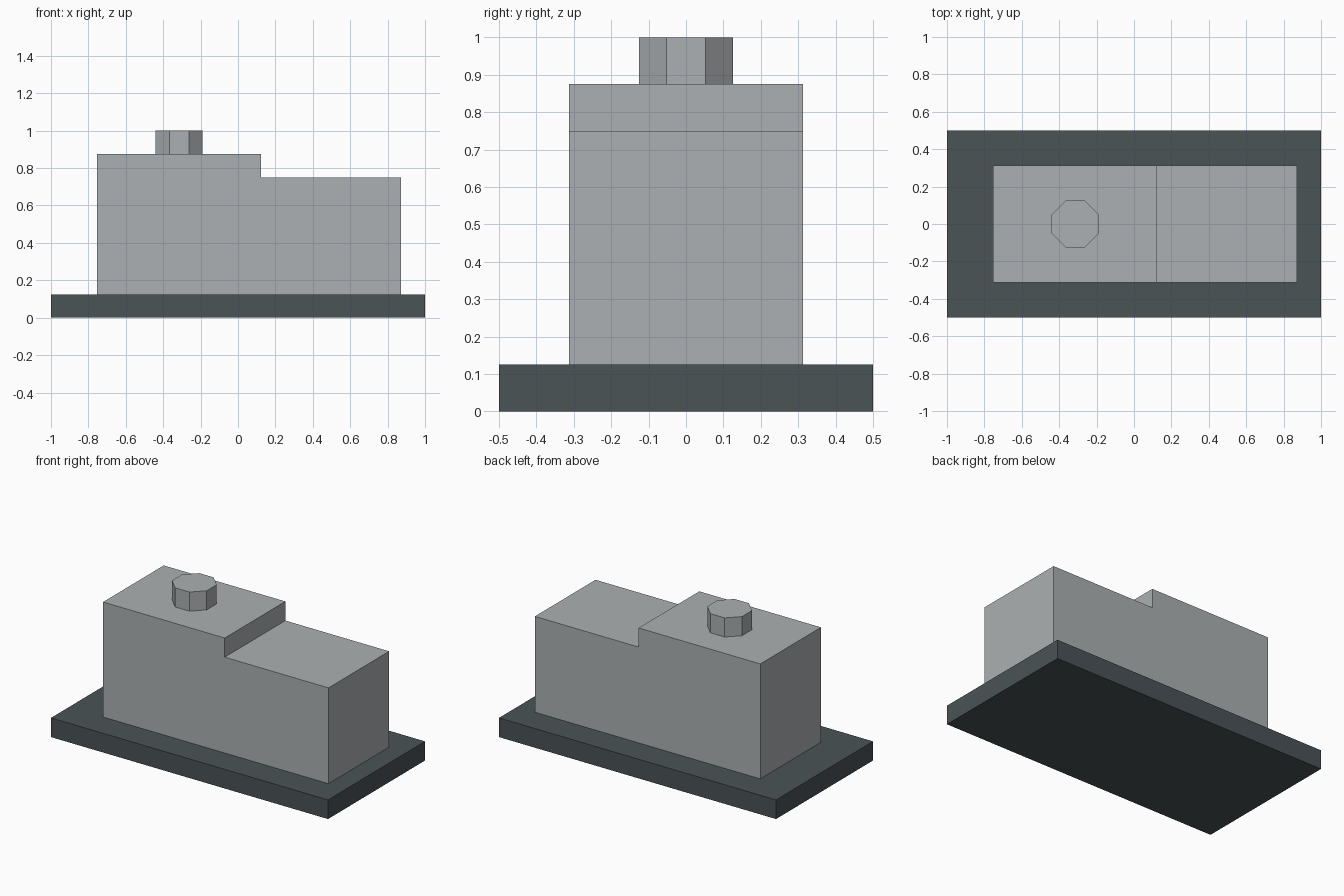
import bpy, bmesh, math

if "Cube" in bpy.data.objects:
    bpy.data.objects.remove(bpy.data.objects["Cube"])


def material(name, srgb):
    m = bpy.data.materials.new(name)
    lin = [((c / 255 + 0.055) / 1.055) ** 2.4 for c in srgb]
    m.diffuse_color = (*lin, 1)
    m.use_nodes = True
    m.node_tree.nodes["Principled BSDF"].inputs["Base Color"].default_value = m.diffuse_color
    return m


def prism(name, profile, depth, mat, axis):
    """Extrude a closed 2D profile: 'y' centres it on y = 0, 'z' starts at z = 0."""
    bm = bmesh.new()
    if axis == 'y':
        pts = [(a, -depth / 2, b) for a, b in profile]
        move = (0, depth, 0)
    else:
        pts = [(a, b, 0) for a, b in profile]
        move = (0, 0, depth)
    face = bm.faces.new([bm.verts.new(p) for p in pts])
    ext = bmesh.ops.extrude_face_region(bm, geom=[face], use_keep_orig=True)
    verts = [v for v in ext['geom'] if isinstance(v, bmesh.types.BMVert)]
    bmesh.ops.translate(bm, verts=verts, vec=move)
    bmesh.ops.recalc_face_normals(bm, faces=bm.faces)
    mesh = bpy.data.meshes.new(name)
    bm.to_mesh(mesh)
    bm.free()
    mesh.materials.append(mat)
    obj = bpy.data.objects.new(name, mesh)
    bpy.context.collection.objects.link(obj)
    return obj


grey = material("light grey", (172, 176, 178))
slate = material("dark slate", (74, 83, 86))

# Base slab
prism("base_plate", [(-1, -0.5), (1, -0.5), (1, 0.5), (-1, 0.5)], 0.125, slate, 'z')

# Stepped main block
prism("stepped_body", [(-0.755, 0.125), (0.872, 0.125), (0.872, 0.75), (0.123, 0.75),
                       (0.123, 0.875), (-0.755, 0.875)], 0.625, grey, 'y')

# Eight-sided cap on the taller end
radius = 0.125 / math.cos(math.pi / 8)
octagon = [(radius * math.cos(math.pi / 8 + i * math.pi / 4),
            radius * math.sin(math.pi / 8 + i * math.pi / 4)) for i in range(8)]
cap = prism("octagonal_cap", octagon, 0.125, grey, 'z')
cap.location = (-0.315, 0, 0.875)
